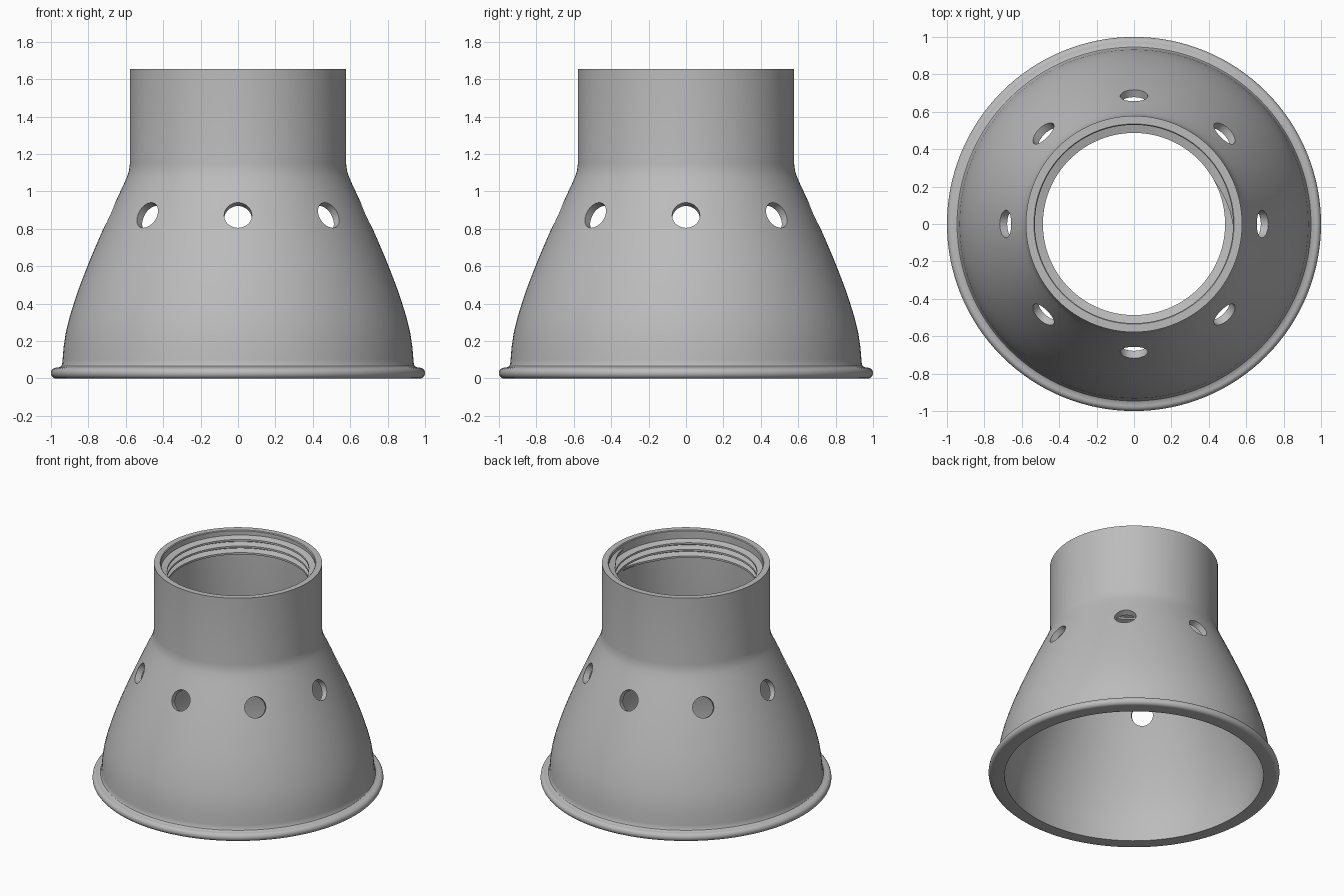
import bpy, bmesh, math
from mathutils import Matrix, Vector

if "Cube" in bpy.data.objects:
    bpy.data.objects.remove(bpy.data.objects["Cube"])

SIDES = 128
WALL = 0.048

grey = bpy.data.materials.new("neutral grey")
grey.diffuse_color = (0.5, 0.5, 0.5, 1)
grey.use_nodes = True
grey.node_tree.nodes["Principled BSDF"].inputs["Base Color"].default_value = grey.diffuse_color


def make_object(name, bm):
    bmesh.ops.recalc_face_normals(bm, faces=bm.faces)
    mesh = bpy.data.meshes.new(name)
    bm.to_mesh(mesh)
    bm.free()
    mesh.materials.append(grey)
    obj = bpy.data.objects.new(name, mesh)
    bpy.context.collection.objects.link(obj)
    return obj


def smooth(obj, angle):
    bpy.ops.object.select_all(action='DESELECT')
    obj.select_set(True)
    bpy.context.view_layer.objects.active = obj
    bpy.ops.object.shade_smooth_by_angle(angle=math.radians(angle))


def sweep(rings, closed):
    """Skin a list of equal closed sections; cap the ends if not closed."""
    bm = bmesh.new()
    vs = [[bm.verts.new(p) for p in ring] for ring in rings]
    n = len(vs[0])
    for i in range(len(vs) if closed else len(vs) - 1):
        a, b = vs[i], vs[(i + 1) % len(vs)]
        for j in range(n):
            k = (j + 1) % n
            bm.faces.new((a[j], a[k], b[k], b[j]))
    if not closed:
        bm.faces.new(vs[0])
        bm.faces.new(vs[-1])
    return bm


def around(r, z, angle):
    return Vector((r * math.cos(angle), r * math.sin(angle), z))


# Bell curve, from the rim up to the neck
bell = [(0.938, 0.10), (0.932, 0.17), (0.920, 0.25), (0.900, 0.33), (0.875, 0.41),
        (0.848, 0.49), (0.817, 0.57), (0.785, 0.65), (0.751, 0.73), (0.716, 0.81),
        (0.680, 0.89), (0.643, 0.97), (0.610, 1.04), (0.593, 1.08), (0.583, 1.11),
        (0.578, 1.15)]

# Rounded rim bead and the fillet above it
rim = [(0.972 + 0.028 * math.cos(math.radians(a)), 0.029 + 0.029 * math.sin(math.radians(a)))
       for a in range(-90, 91, 15)]
rim += [(0.956, 0.060), (0.946, 0.066), (0.940, 0.078)]

# Closed wall section: outside up, over the top edge, inside down
inside = [(r - WALL, z) for r, z in reversed(bell)]
profile = rim + bell + [(0.578, 1.655), (0.535, 1.655), (0.530, 1.650)] + inside + [(0.890, 0.0)]
rings = [[around(r, z, math.tau * i / SIDES) for r, z in profile] for i in range(SIDES)]
shade = make_object("bell_and_neck", sweep(rings, True))

# Eight round vents drilled square to the sloping wall
bm = bmesh.new()
for i in range(8):
    turn = math.tau * i / 8
    axis = Vector((math.cos(turn), math.sin(turn), 0)) * math.cos(math.radians(25))
    axis.z = math.sin(math.radians(25))
    place = Matrix.Translation(around(0.685, 0.872, turn)) @ axis.to_track_quat('Z', 'Y').to_matrix().to_4x4()
    bmesh.ops.create_cone(bm, cap_ends=True, segments=40, radius1=0.074, radius2=0.074,
                          depth=0.26, matrix=place)
cutter = make_object("vent_cutter", bm)
cutter.hide_render = True

mod = shade.modifiers.new("vents", 'BOOLEAN')
mod.operation = 'DIFFERENCE'
mod.solver = 'EXACT'
mod.object = cutter
bpy.context.view_layer.objects.active = shade
bpy.ops.object.modifier_apply(modifier=mod.name)
bpy.data.objects.remove(cutter)
smooth(shade, 30)

# Screw thread winding down the inside of the neck
TURNS, PITCH, STEPS = 3, 0.05, 96
rings = []
for i in range(TURNS * STEPS + 1):
    t = i / STEPS
    angle = math.tau * t
    z = 1.615 - PITCH * t
    grow = min(1, t / 0.08 + 0.05, (TURNS - t) / 0.08 + 0.05)
    crest = 0.530 - 0.043 * grow
    section = [(0.536, -0.022), (0.536, 0.022), (crest, 0.007), (crest, -0.007)]
    rings.append([around(r, z + h, angle) for r, h in section])
thread = make_object("neck_thread", sweep(rings, False))
smooth(thread, 30)
